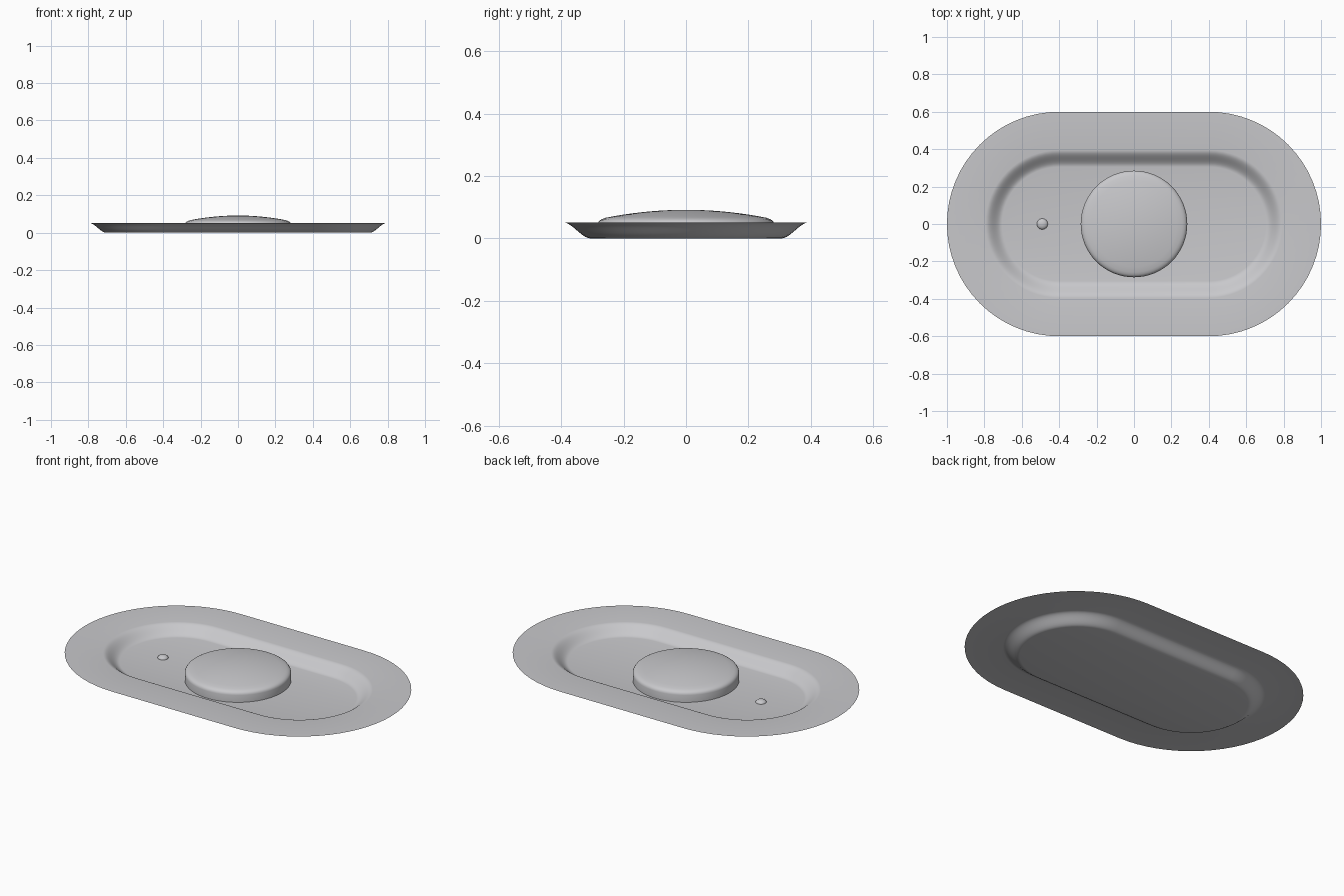
import bpy, bmesh, math

cube = bpy.data.objects.get("Cube")
if cube:
    bpy.data.objects.remove(cube, do_unlink=True)

steel = bpy.data.materials.new("brushed steel grey")
steel.use_nodes = True
steel.diffuse_color = (0.58, 0.58, 0.6, 1)
steel.node_tree.nodes["Principled BSDF"].inputs["Base Color"].default_value = steel.diffuse_color

SEG = 64


def loft(name, profile, half_straight=0.0, centre=(0, 0), cap_last=True):
    """Sweep (radius, height) pairs round a circle or stadium; the last ring is capped."""
    bm = bmesh.new()
    rings = []
    for radius, z in profile:
        ring = []
        for side in (1, -1):
            # half circle for each end, from -90 to +90 degrees
            for i in range(SEG // 2 + 1):
                if not half_straight and i == SEG // 2:
                    continue
                a = math.pi * (i / (SEG // 2) - 0.5)
                x = side * (half_straight + radius * math.cos(a))
                y = side * radius * math.sin(a)
                ring.append(bm.verts.new((centre[0] + x, centre[1] + y, z)))
        rings.append(ring)
    for outer, inner in zip(rings, rings[1:]):
        for i in range(len(outer)):
            j = (i + 1) % len(outer)
            bm.faces.new((outer[i], outer[j], inner[j], inner[i]))
    bm.faces.new(rings[-1])
    mesh = bpy.data.meshes.new(name)
    bm.to_mesh(mesh)
    bm.free()
    mesh.materials.append(steel)
    obj = bpy.data.objects.new(name, mesh)
    bpy.context.scene.collection.objects.link(obj)
    bpy.ops.object.select_all(action="DESELECT")
    bpy.context.view_layer.objects.active = obj
    obj.select_set(True)
    bpy.ops.object.shade_smooth_by_angle(angle=math.radians(35))
    return obj


# Thin sheet plate: flat rim, S-curved wall, sunken floor
RIM_Z, STEPS = 0.052, 10
wall = []
for k in range(STEPS + 1):
    t = k / STEPS
    wall.append((0.395 - 0.09 * t, RIM_Z * (1 - t * t * (3 - 2 * t))))
loft("pressed_plate", [(0.6, RIM_Z)] + wall, half_straight=0.4)

# Push button: straight side, rounded shoulder, shallow crown
button = [(0.285, 0.0), (0.285, 0.042), (0.283, 0.05), (0.278, 0.057), (0.27, 0.062), (0.258, 0.0665)]
for k in range(1, 10):
    r = 0.258 * (1 - k / 9.2)
    button.append((r, 0.092 - 0.0255 * (r / 0.258) ** 2))
loft("push_button", button)

# Small indicator dome on the floor
dome = []
for k in range(8):
    a = math.pi / 2 * k / 7.5
    dome.append((0.029 * math.cos(a), 0.016 * math.sin(a)))
loft("indicator_dome", dome, centre=(-0.49, 0))
